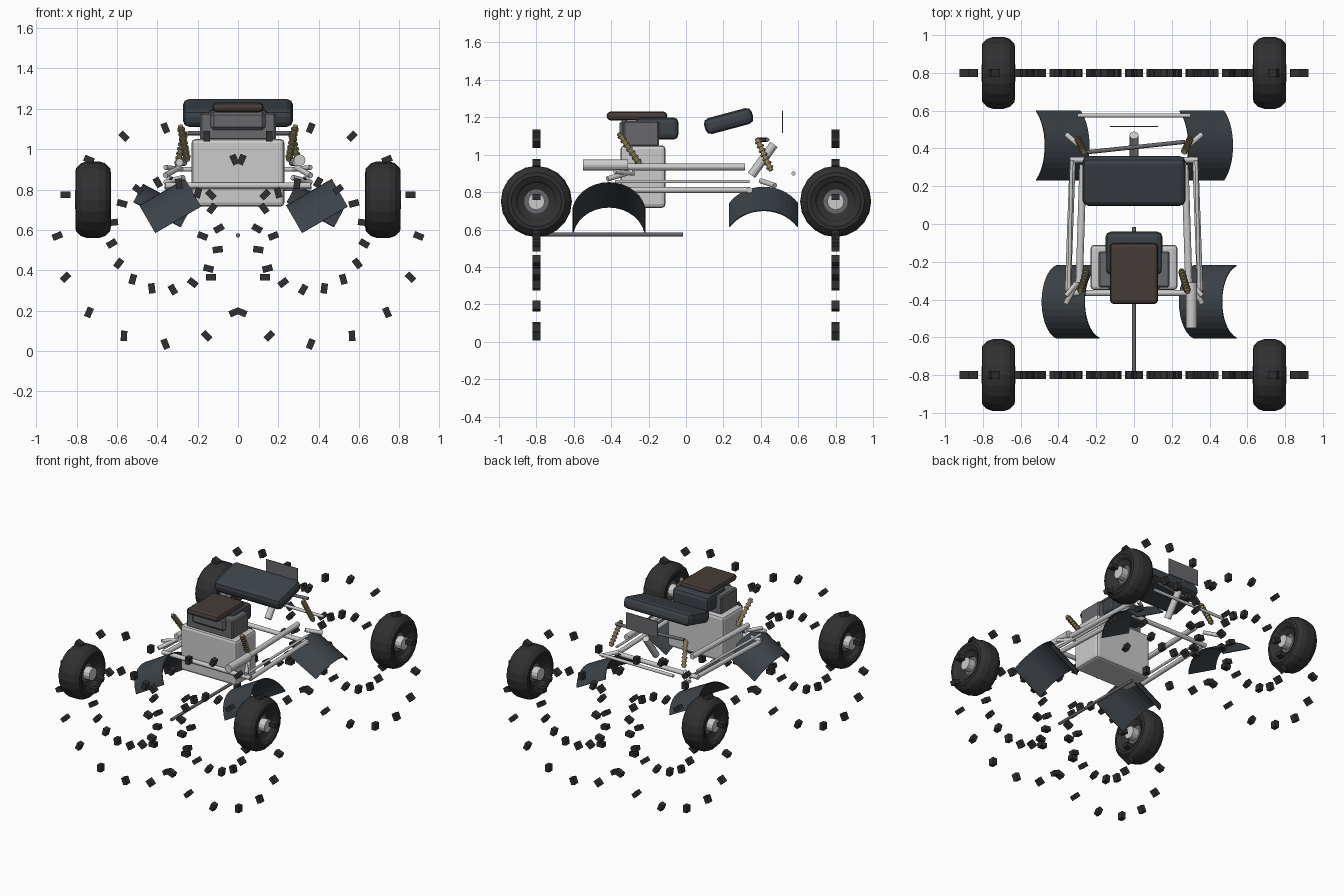
import bpy, bmesh
from math import sin, cos, pi, radians, asin
from mathutils import Vector, Matrix

if "Cube" in bpy.data.objects:
    bpy.data.objects.remove(bpy.data.objects["Cube"])


def mat(name, r, g, b):
    m = bpy.data.materials.new(name)
    m.diffuse_color = (r, g, b, 1)
    m.use_nodes = True
    m.node_tree.nodes["Principled BSDF"].inputs["Base Color"].default_value = m.diffuse_color
    return m


TYRE = mat("rubber", .03, .03, .032)
PANEL = mat("dark_panel", .045, .055, .065)
METAL = mat("light_metal", .6, .6, .6)
GREY = mat("mid_grey", .14, .14, .15)
BROWN = mat("brown", .06, .045, .04)
SPRING = mat("spring", .27, .22, .11)


def make(name, bm, m, smooth=False):
    me = bpy.data.meshes.new(name)
    bmesh.ops.recalc_face_normals(bm, faces=bm.faces)
    bm.to_mesh(me)
    bm.free()
    me.materials.append(m)
    ob = bpy.data.objects.new(name, me)
    bpy.context.collection.objects.link(ob)
    return ob


def box(name, c, size, m, bevel=0, tilt=0, seg=2):
    bm = bmesh.new()
    bmesh.ops.create_cube(bm, size=1, matrix=Matrix.Diagonal((*size, 1)))
    if bevel:
        bmesh.ops.bevel(bm, geom=bm.edges[:], offset=bevel, segments=seg,
                        profile=.5, affect='EDGES')
    bm.transform(Matrix.Translation(c) @ Matrix.Rotation(radians(tilt), 4, 'X'))
    return make(name, bm, m)


def tube(name, a, b, r, m, n=12):
    a, b = Vector(a), Vector(b)
    d = b - a
    bm = bmesh.new()
    bmesh.ops.create_cone(bm, cap_ends=True, segments=n, radius1=r, radius2=r,
                          depth=d.length)
    q = d.to_track_quat('Z', 'Y').to_matrix().to_4x4()
    bm.transform(Matrix.Translation((a + b) / 2) @ q)
    return make(name, bm, m)


def wheel(name, x, y):
    # tyre profile (offset along the axle, radius) spun around the axle
    prof = [(-.045, .065), (-.06, .10), (-.075, .11), (-.088, .135), (-.085, .155),
            (-.06, .18), (-.03, .19), (.03, .19), (.06, .18), (.085, .155),
            (.088, .135), (.075, .11), (.06, .10), (.045, .065)]
    bm = bmesh.new()
    n = 20
    rings = [[bm.verts.new((x + u, y + r * cos(2 * pi * k / n), .75 + r * sin(2 * pi * k / n)))
              for u, r in prof] for k in range(n)]
    for k in range(n):
        a, b = rings[k], rings[(k + 1) % n]
        for i in range(len(prof)):
            j = (i + 1) % len(prof)
            bm.faces.new((a[i], a[j], b[j], b[i]))
    make(name + "_tyre", bm, TYRE)
    tube(name + "_rim", (x - .04, y, .75), (x + .04, y, .75), .068, GREY, 20)
    tube(name + "_hub", (x - .09, y, .75), (x + .09, y, .75), .045, METAL, 12)


def treads(name, s, y):
    # two rings of loose tread blocks, drawn for the left and mirrored by s
    bm = bmesh.new()
    for rad, off, turn in ((.535, 0, 22), (.268, 8, 22)):
        for k in range(16):
            a = radians(22.5 * k + off)
            M = (Matrix.Translation((-.36 + rad * cos(a), y, .57 + rad * sin(a)))
                 @ Matrix.Rotation(-(a + radians(turn)), 4, 'Y')
                 @ Matrix.Diagonal((.05, .042, .032, 1)))
            bmesh.ops.create_cube(bm, size=1, matrix=M)
    bm.transform(Matrix.Diagonal((s, 1, 1, 1)))
    make(name + "_tread_blocks", bm, TYRE)


def fender(name, c, length, half, depth, tilt):
    # shallow arch along a rolled x axis
    R = (half ** 2 + depth ** 2) / (2 * depth)
    amax = asin(min(1, half / R))
    bm = bmesh.new()
    rows = []
    for k in range(15):
        a = -amax + 2 * amax * k / 14
        rows.append([bm.verts.new((u, r * sin(a), r * cos(a) - (R - depth)))
                     for u, r in ((-length / 2, R), (length / 2, R),
                                  (length / 2, R - .006), (-length / 2, R - .006))])
    for p, q in zip(rows, rows[1:]):
        for i in range(4):
            bm.faces.new((p[i], p[(i + 1) % 4], q[(i + 1) % 4], q[i]))
    bm.faces.new(rows[0])
    bm.faces.new(rows[-1])
    bm.transform(Matrix.Translation(c) @ Matrix.Rotation(radians(tilt), 4, 'Y'))
    make(name, bm, PANEL)


# wheels and tread rings
for side, s in (("left", 1), ("right", -1)):
    for end, y in (("front", -.8), ("rear", .8)):
        wheel(f"{end}_{side}_wheel", -.718 * s, y)
        treads(f"{end}_{side}", s, y)

# fenders
fender("front_left_fender", (-.297, -.412, .651), .262, .195, .158, -30)
fender("front_right_fender", (.43, -.412, .651), .262, .195, .158, -30)
fender("rear_left_fender", (-.40, .415, .678), .266, .185, .1, 28)
fender("rear_right_fender", (.36, .415, .678), .266, .185, .1, 28)

# body, seat and panels
box("engine_block", (0, -.23, .883), (.46, .24, .335), METAL, .02)
box("upper_housing", (0, -.24, 1.112), (.375, .19, .135), GREY, .008, seg=1)
box("front_panel", (0, -.33, 1.14), (.27, .05, .09), GREY, .015, seg=1)
box("tank", (0, -.155, 1.14), (.30, .23, .12), PANEL, .028)
box("brown_pad", (0, -.262, 1.207), (.255, .325, .048), BROWN, .022)
box("seat", (0, .228, 1.18), (.545, .265, .088), PANEL, .03, 15)
box("rear_plate", (0, .515, 1.175), (.255, .005, .12), GREY)

# frame, arms and shocks, mirrored
for side, s in (("left", -1), ("right", 1)):
    tube(f"{side}_upper_rail", (s * .27, .315, .935), (s * .29, -.31, .935), .019, METAL)
    tube(f"{side}_lower_rail", (s * .325, .34, .81), (s * .35, -.36, .81), .016, METAL)
    tube(f"{side}_middle_rail", (s * .33, .34, .857), (s * .345, -.38, .857), .009, METAL)
    tube(f"{side}_front_arm", (s * .36, -.42, .87), (s * .29, -.29, .91), .014, METAL)
    tube(f"{side}_rear_arm", (s * .27, .40, .86), (s * .36, .475, .835), .014, METAL)
    tube(f"{side}_front_strut", (s * .28, -.28, .90), (s * .36, -.38, .91), .012, METAL)
    for end, a, b in (("front", (.285, -.36, 1.115), (.25, -.245, .945)),
                      ("rear", (.265, .38, 1.085), (.30, .455, .915))):
        a, b = Vector((s * a[0], *a[1:])), Vector((s * b[0], *b[1:]))
        tube(f"{end}_{side}_shock", a, b, .013, SPRING)
        for k in range(7):
            p = a.lerp(b, .1 + .8 * k / 6)
            d = (b - a).normalized() * .005
            tube(f"{end}_{side}_coil_{k}", p - d, p + d, .019, SPRING)

# cross tubes, rods and exhaust
tube("rear_cross_tube", (-.34, .34, .81), (.34, .34, .81), .016, METAL)
tube("front_cross_tube", (-.36, -.365, .82), (.36, -.365, .82), .016, METAL)
tube("steering_column", (0, .47, 1.055), (0, .35, .89), .024, METAL)
tube("handlebar", (-.25, .38, 1.08), (.27, .435, 1.08), .011, GREY)
tube("rear_rod", (-.30, .575, .90), (.30, .575, .90), .011, METAL)
tube("drive_rod", (0, -.78, .573), (0, -.015, .573), .011, GREY)
tube("exhaust", (.305, -.55, .945), (.305, -.31, .945), .029, METAL, 16)
